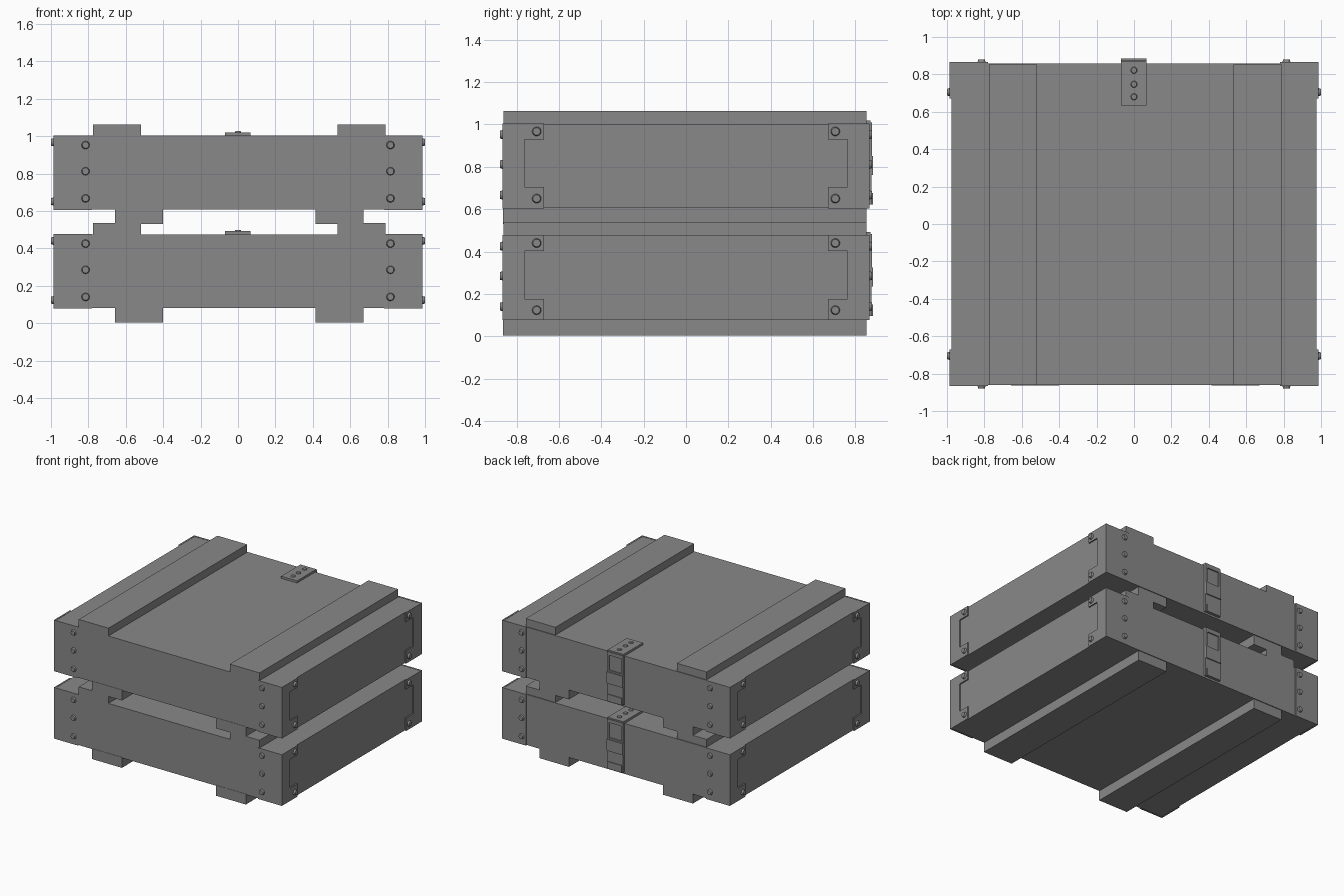
import bpy, bmesh, math
from mathutils import Matrix, Vector

cube = bpy.data.objects.get("Cube")
if cube:
    bpy.data.objects.remove(cube, do_unlink=True)

grey = bpy.data.materials.new("crate grey")
grey.use_nodes = True
COLOUR = (0.25, 0.25, 0.25, 1)
grey.diffuse_color = COLOUR
grey.node_tree.nodes["Principled BSDF"].inputs["Base Color"].default_value = COLOUR


def finish(name, bm):
    bmesh.ops.recalc_face_normals(bm, faces=bm.faces)
    mesh = bpy.data.meshes.new(name)
    bm.to_mesh(mesh)
    bm.free()
    mesh.materials.append(grey)
    obj = bpy.data.objects.new(name, mesh)
    bpy.context.collection.objects.link(obj)
    return obj


def add_box(bm, x, y, z):
    """Box from three (min, max) ranges."""
    mid = Vector([(a + b) / 2 for a, b in (x, y, z)])
    size = [b - a for a, b in (x, y, z)]
    bmesh.ops.create_cube(bm, size=1, matrix=Matrix.Translation(mid) @ Matrix.Diagonal((*size, 1)))


def box(name, x, y, z):
    bm = bmesh.new()
    add_box(bm, x, y, z)
    return finish(name, bm)


def add_rivet(bm, base, direction, radius, height):
    """Tapered rivet head standing on base along direction."""
    d = Vector(direction)
    turn = d.to_track_quat('Z', 'Y').to_matrix().to_4x4()
    place = Matrix.Translation(Vector(base) + d * height / 2) @ turn
    bmesh.ops.create_cone(bm, cap_ends=True, segments=16, radius1=radius,
                          radius2=radius * 0.8, depth=height, matrix=place)


def corner_bracket(name, sx, sy, z0):
    """Plate wrapped round one corner, with a C-shaped side."""
    low, high = z0 + 0.077, z0 + 0.477
    bm = bmesh.new()
    profile = [(0.864, low), (0.67, low), (0.67, low + 0.1), (0.763, low + 0.1),
               (0.763, high - 0.075), (0.67, high - 0.075), (0.67, high), (0.864, high)]
    face = bm.faces.new([bm.verts.new((sx * 0.974, sy * y, z)) for y, z in profile])
    side = bmesh.ops.extrude_face_region(bm, geom=[face])
    verts = [v for v in side["geom"] if isinstance(v, bmesh.types.BMVert)]
    bmesh.ops.translate(bm, verts=verts, vec=(sx * 0.012, 0, 0))
    add_box(bm, sorted((sx * 0.78, sx * 0.986)), sorted((sy * 0.855, sy * 0.866)), (low, high))
    finish(name, bm)

    bm = bmesh.new()
    for z in (0.14, 0.285, 0.425):
        add_rivet(bm, (sx * 0.815, sy * 0.865, z0 + z), (0, sy, 0), 0.022, 0.014)
    for z in (0.123, 0.44):
        add_rivet(bm, (sx * 0.985, sy * 0.705, z0 + z), (sx, 0, 0), 0.022, 0.015)
    finish(name + "_rivets", bm)


def latch(name, z0):
    """Strap on the lid, wire loop and lever on the back."""
    left, right = -0.07, 0.068
    box(name + "_strap", (left, right), (0.633, 0.872), (z0 + 0.47, z0 + 0.492))
    bm = bmesh.new()
    for y in (0.68, 0.747, 0.822):
        add_rivet(bm, (0, y, z0 + 0.491), (0, 0, 1), 0.018, 0.008)
    finish(name + "_strap_rivets", bm)
    box(name + "_back_plate", (left + 0.012, right - 0.012), (0.855, 0.868), (z0 + 0.1, z0 + 0.48))
    # Loop made of two sides and two bars
    bm = bmesh.new()
    loop_y = (0.858, 0.877)
    for x in (left, right - 0.016):
        add_box(bm, (x, x + 0.016), loop_y, (z0 + 0.31, z0 + 0.482))
    for z in (0.31, 0.455):
        add_box(bm, (left, right), loop_y, (z0 + z, z0 + z + 0.027))
    finish(name + "_loop", bm)
    box(name + "_lever", (left, right), (0.858, 0.876), (z0 + 0.095, z0 + 0.3))
    box(name + "_catch", (left, right), (0.858, 0.884), (z0 + 0.235, z0 + 0.325))
    box(name + "_lever_lip", (left + 0.01, right - 0.01), (0.858, 0.882), (z0 + 0.095, z0 + 0.15))


for crate, z0 in (("lower", 0.0), ("upper", 0.527)):
    box(crate + "_crate_body", (-0.976, 0.976), (-0.861, 0.859), (z0 + 0.08, z0 + 0.475))
    # Runners are staggered so that stacked crates interlock
    for side, low_x, top_x in (("right", -0.657, -0.775), ("left", 0.415, 0.532)):
        box(f"{crate}_{side}_foot_runner", (low_x, low_x + 0.257), (-0.863, 0.853), (z0 + 0.003, z0 + 0.085))
        box(f"{crate}_{side}_lid_runner", (top_x, top_x + 0.257), (-0.861, 0.853), (z0 + 0.47, z0 + 0.536))
    for sx, side in ((-1, "right"), (1, "left")):
        for sy, end in ((-1, "front"), (1, "back")):
            corner_bracket(f"{crate}_{end}_{side}_bracket", sx, sy, z0)
    latch(crate + "_latch", z0)
